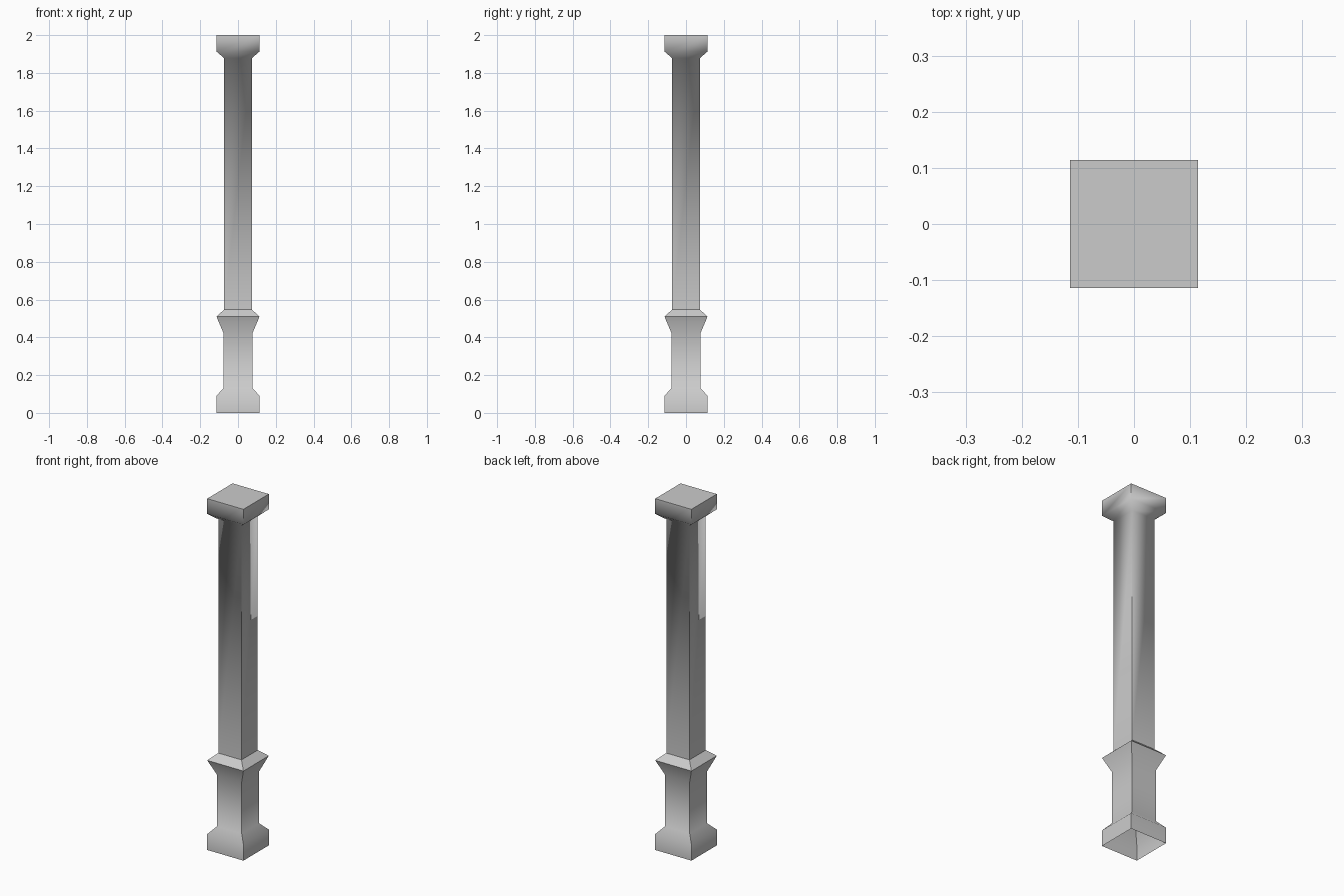
import bpy
import bmesh
from math import radians

cube = bpy.data.objects.get("Cube")
if cube:
    bpy.data.objects.remove(cube, do_unlink=True)

stone = bpy.data.materials.new("grey_stone")
stone.use_nodes = True
GREY = (0.6, 0.6, 0.6, 1)
stone.diffuse_color = GREY
stone.node_tree.nodes["Principled BSDF"].inputs["Base Color"].default_value = GREY


def square_column(name, profile, cap_top=False):
    """Stack square rings given as (half width, height) and skin them."""
    bm = bmesh.new()
    rings = [[bm.verts.new((sx * w, sy * w, z))
              for sx, sy in ((-1, -1), (1, -1), (1, 1), (-1, 1))]
             for w, z in profile]
    for low, high in zip(rings, rings[1:]):
        for i in range(4):
            j = (i + 1) % 4
            bm.faces.new((low[i], low[j], high[j], high[i]))
    if cap_top:
        bm.faces.new(rings[-1])
    mesh = bpy.data.meshes.new(name)
    bm.to_mesh(mesh)
    bm.free()
    mesh.materials.append(stone)
    obj = bpy.data.objects.new(name, mesh)
    bpy.context.collection.objects.link(obj)
    bpy.ops.object.select_all(action='DESELECT')
    obj.select_set(True)
    bpy.context.view_layer.objects.active = obj
    bpy.ops.object.shade_smooth_by_angle(angle=radians(55))
    return obj


# Pedestal: open-bottomed foot, straight neck, flared collar and sloped ledge
square_column("pedestal", [(0.114, 0), (0.114, 0.09), (0.078, 0.13),
                           (0.078, 0.425), (0.114, 0.51), (0.073, 0.547)])

# Shaft with its flared capital
square_column("shaft_and_capital", [(0.073, 0.547), (0.073, 1.878),
                                    (0.114, 1.913), (0.114, 2)], cap_top=True)
